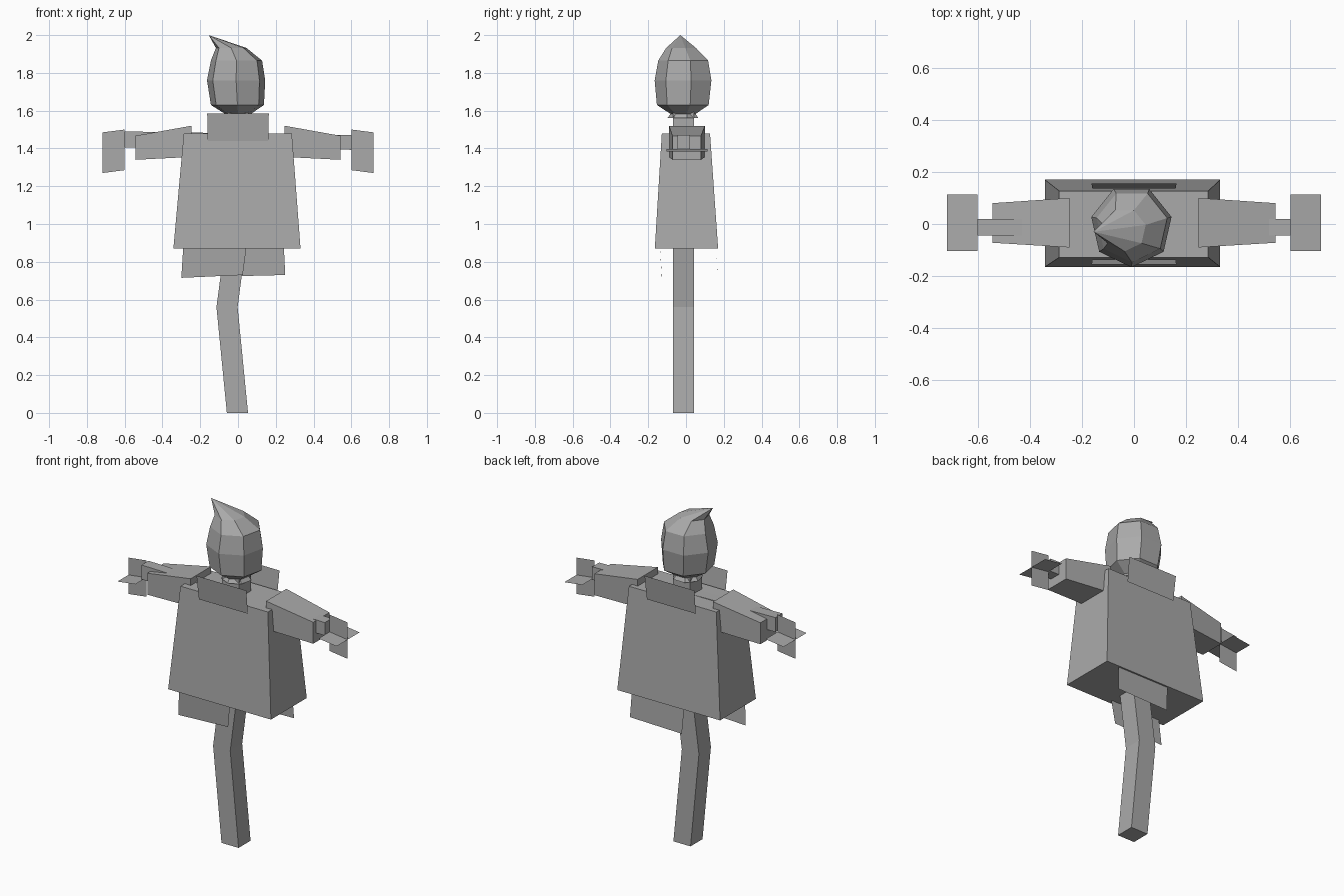
import bpy, math

if "Cube" in bpy.data.objects:
    bpy.data.objects.remove(bpy.data.objects["Cube"])

cloth = bpy.data.materials.new("plain grey")
cloth.diffuse_color = (0.4, 0.4, 0.4, 1)
cloth.use_nodes = True
cloth.node_tree.nodes["Principled BSDF"].inputs["Base Color"].default_value = cloth.diffuse_color


def make(name, verts, faces):
    me = bpy.data.meshes.new(name)
    me.from_pydata(verts, [], faces)
    me.materials.append(cloth)
    me.update()
    ob = bpy.data.objects.new(name, me)
    bpy.context.collection.objects.link(ob)
    return ob


def loft(name, rings, cap_start=True, cap_end=True):
    """Skin equal-length rings; a one-point last ring closes in a tip."""
    n = len(rings[0])
    verts = [p for r in rings for p in r]
    faces = []
    for k in range(len(rings) - 1):
        a, b = k * n, (k + 1) * n
        for i in range(n):
            j = (i + 1) % n
            if len(rings[k + 1]) == 1:
                faces.append((a + i, a + j, b))
            else:
                faces.append((a + i, a + j, b + j, b + i))
    if cap_start:
        faces.append(tuple(reversed(range(n))))
    if cap_end and len(rings[-1]) == n:
        faces.append(tuple(range(len(verts) - n, len(verts))))
    return make(name, verts, faces)


def rect_z(x0, x1, y0, y1, z):
    return [(x0, y0, z), (x1, y0, z), (x1, y1, z), (x0, y1, z)]


def rect_x(x, y0, y1, z0, z1):
    return [(x, y0, z0), (x, y1, z0), (x, y1, z1), (x, y0, z1)]


def heptagon(cx, cy, r, z):
    return [(cx + r * math.cos(a), cy + r * math.sin(a), z)
            for a in (-math.pi / 2 + i * math.tau / 7 for i in range(7))]


# Crooked pole, running up into the head
loft("pole", [rect_z(c - 0.056, c + 0.056, -0.07, 0.042, z)
              for c, z in ((-0.003, 0), (-0.058, 0.56), (0, 1.0), (0, 1.62))])

# Tapered coat body
loft("coat", [rect_z(-0.342, 0.331, -0.165, 0.17, 0.87),
              rect_z(-0.287, 0.285, -0.128, 0.127, 1.48)])

# Loose flaps under the coat hem
quad = [(0, 1, 2, 3)]
make("front_flap", [(-0.30, -0.128, 0.715), (0.025, -0.128, 0.73),
                    (0.045, -0.138, 0.88), (-0.29, -0.138, 0.875)], quad)
make("back_flap", [(0.25, 0.167, 0.73), (-0.09, 0.167, 0.722),
                   (-0.10, 0.16, 0.875), (0.243, 0.16, 0.875)], quad)

# Collar plates leaning outward
for name, s in (("front_collar", 1), ("back_collar", -1)):
    make(name, [(-0.16 * s, -0.137 * s, 1.44), (0.16 * s, -0.137 * s, 1.44),
                (0.163 * s, -0.155 * s, 1.585), (-0.163 * s, -0.155 * s, 1.585)], quad)

# Cross beam through both sleeves
loft("cross_beam", [rect_x(-0.60, -0.045, 0.02, 1.405, 1.49),
                    rect_x(0.60, -0.045, 0.02, 1.393, 1.47)])

# Sleeves and crossed-plate hands
for side, s in (("left", -1), ("right", 1)):
    rings = [rect_x(s * 0.247, -0.09, 0.1, 1.355, 1.52),
             rect_x(s * 0.543, -0.072, 0.08, 1.34, 1.467)]
    loft(side + "_sleeve", rings if s > 0 else rings[::-1])
    make(side + "_hand_upright", [(s * 0.6, 0, 1.285), (s * 0.717, 0, 1.27),
                                  (s * 0.717, 0, 1.485), (s * 0.6, 0, 1.50)], quad)
    make(side + "_hand_flat", [(s * 0.6, -0.103, 1.398), (s * 0.717, -0.103, 1.383),
                               (s * 0.717, 0.113, 1.383), (s * 0.6, 0.113, 1.398)], quad)

# Seven-sided sack head with a bent tip
loft("sack_head", [heptagon(0.0, -0.012, 0.085, 1.562),
                   heptagon(0.0, -0.012, 0.07, 1.583),
                   heptagon(-0.003, -0.01, 0.144, 1.63),
                   heptagon(-0.01, -0.008, 0.158, 1.76),
                   heptagon(-0.008, -0.008, 0.139, 1.865),
                   heptagon(-0.036, -0.022, 0.083, 1.932),
                   [(-0.155, -0.03, 2.0)]], cap_start=False)
